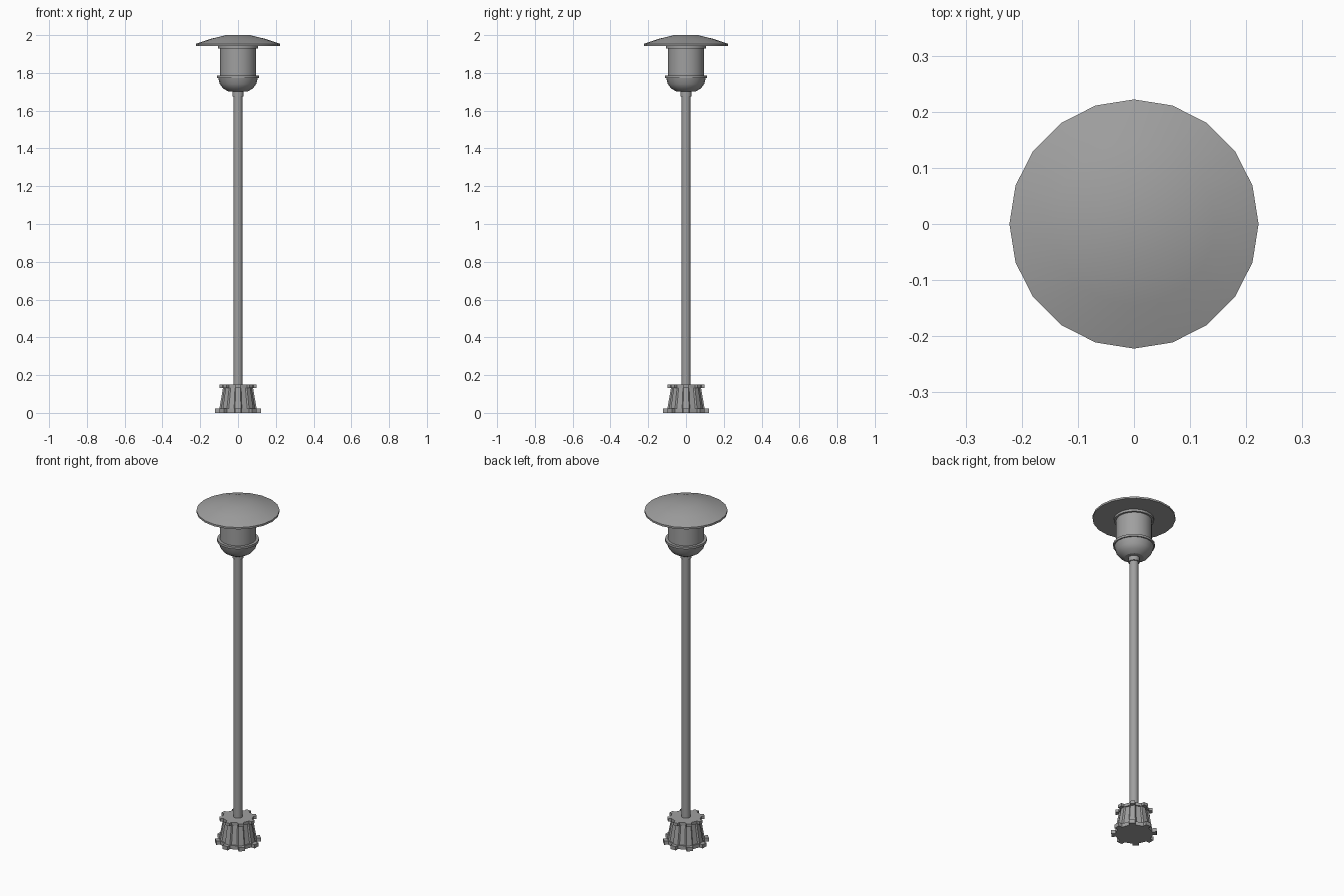
import bpy, bmesh, math

cube = bpy.data.objects.get("Cube")
if cube:
    bpy.data.objects.remove(cube, do_unlink=True)

metal = bpy.data.materials.new("grey metal")
metal.use_nodes = True
color = (0.35, 0.35, 0.35, 1)
metal.diffuse_color = color
metal.node_tree.nodes["Principled BSDF"].inputs["Base Color"].default_value = color


def loft(name, rings, smooth=True):
    """Skin a stack of matching rings and cap both ends."""
    bm = bmesh.new()
    loops = [[bm.verts.new(p) for p in ring] for ring in rings]
    n = len(loops[0])
    for a, b in zip(loops, loops[1:]):
        for i in range(n):
            j = (i + 1) % n
            bm.faces.new((a[i], a[j], b[j], b[i]))
    bm.faces.new(loops[0][::-1])
    bm.faces.new(loops[-1])
    bmesh.ops.recalc_face_normals(bm, faces=bm.faces)
    mesh = bpy.data.meshes.new(name)
    bm.to_mesh(mesh)
    bm.free()
    mesh.materials.append(metal)
    obj = bpy.data.objects.new(name, mesh)
    bpy.context.collection.objects.link(obj)
    if smooth:
        bpy.ops.object.select_all(action='DESELECT')
        obj.select_set(True)
        bpy.context.view_layer.objects.active = obj
        bpy.ops.object.shade_smooth_by_angle(angle=math.radians(30))
    return obj


def turned(name, profile, sides=20):
    step = math.tau / sides
    return loft(name, [[(r * math.cos(i * step), r * math.sin(i * step), z)
                        for i in range(sides)] for r, z in profile])


def lobed_ring(outer, inner, z, tip, root):
    """Eight-lobed outline; tip and root are half angles in degrees."""
    ring = []
    for k in range(8):
        for offset, r in ((-root, inner), (-tip, outer), (tip, outer), (root, inner)):
            a = math.radians(45 * k + offset)
            ring.append((r * math.cos(a), r * math.sin(a), z))
    return ring


def lobed(name, sections, tip, root):
    return loft(name, [lobed_ring(*s, tip, root) for s in sections], smooth=False)


# Fluted foot between two lobed plates
lobed("foot_plate", [(0.122, 0.1, 0), (0.122, 0.1, 0.022)], 8, 10)
lobed("fluted_foot", [(0.1, 0.092, 0.022), (0.08, 0.073, 0.135)], 9, 13)
lobed("foot_top_plate", [(0.1, 0.082, 0.133), (0.1, 0.082, 0.15)], 8, 10)

# Post and collar
turned("post", [(0.024, 0.14), (0.024, 1.69)], 16)
turned("collar", [(0.03, 1.675), (0.03, 1.705)], 16)

# Lamp bowl, rim, housing and neck ring
turned("lamp_bowl", [(0.052, 1.702), (0.078, 1.717), (0.096, 1.74), (0.105, 1.774)])
turned("bowl_rim", [(0.112, 1.774), (0.112, 1.787)])
turned("lamp_housing", [(0.096, 1.78), (0.096, 1.935)])
turned("neck_ring", [(0.107, 1.93), (0.107, 1.945)])

# Wide shade with a flat crown
turned("lamp_shade", [(0.222, 1.943), (0.222, 1.954), (0.145, 1.98), (0.063, 2.0)])
